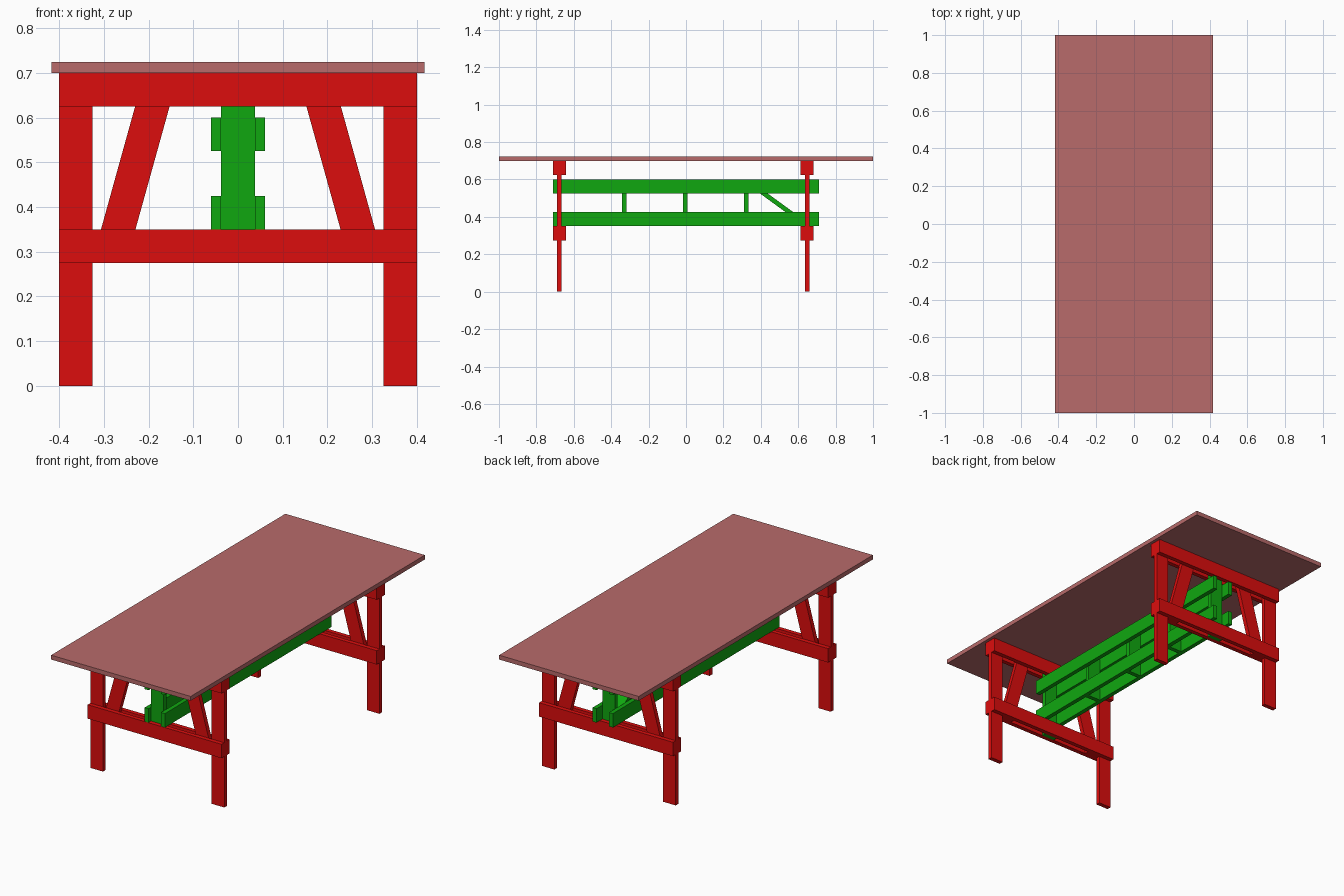
import bpy, bmesh

if "Cube" in bpy.data.objects:
    bpy.data.objects.remove(bpy.data.objects["Cube"])

T = 0.0233  # board thickness


def material(name, rgb):
    m = bpy.data.materials.new(name)
    m.diffuse_color = (*rgb, 1)
    m.use_nodes = True
    m.node_tree.nodes["Principled BSDF"].inputs["Base Color"].default_value = m.diffuse_color
    return m


RED = material("red_paint", (0.72, 0.004, 0.004))
GREEN = material("green_paint", (0.005, 0.39, 0.005))
TOP = material("top_paint", (0.48, 0.145, 0.145))


def prism(name, profile, axis, lo, hi, mat):
    """Extrude a profile along axis: 'y' takes (x, z) points, 'x' takes (y, z) points."""
    bm = bmesh.new()
    place = (lambda a, b: (a, lo, b)) if axis == 'y' else (lambda a, b: (lo, a, b))
    face = bm.faces.new([bm.verts.new(place(a, b)) for a, b in profile])
    ext = bmesh.ops.extrude_face_region(bm, geom=[face])
    d = hi - lo
    bmesh.ops.translate(bm, vec=(0, d, 0) if axis == 'y' else (d, 0, 0),
                        verts=[g for g in ext["geom"] if isinstance(g, bmesh.types.BMVert)])
    bmesh.ops.recalc_face_normals(bm, faces=bm.faces)
    me = bpy.data.meshes.new(name)
    bm.to_mesh(me)
    bm.free()
    me.materials.append(mat)
    ob = bpy.data.objects.new(name, me)
    bpy.context.collection.objects.link(ob)
    return ob


def board(name, x, y, z, mat):
    profile = [(x[0], z[0]), (x[1], z[0]), (x[1], z[1]), (x[0], z[1])]
    return prism(name, profile, 'y', y[0], y[1], mat)


# Table top
board("table_top", (-0.417, 0.417), (-1, 1), (0.7, 0.7235), TOP)

# Two trestles: legs and braces sandwiched between paired cross rails
for end, yc in (("front", -0.677), ("back", 0.648)):
    core = (yc - T / 2, yc + T / 2)
    for side, s in (("left", -1), ("right", 1)):
        board(f"{end}_{side}_leg", sorted((s * 0.325, s * 0.4)), core, (0, 0.7), RED)
        brace = [(s * 0.327, 0.275), (s * 0.250, 0.275), (s * 0.132, 0.7), (s * 0.209, 0.7)]
        prism(f"{end}_{side}_brace", brace, 'y', *core, RED)
    for level, z in (("lower", 0.275), ("upper", 0.625)):
        for face, y0 in (("outer", yc - 1.5 * T), ("inner", yc + 0.5 * T)):
            board(f"{end}_{level}_{face}_rail", (-0.4, 0.4), (y0, y0 + T), (z, z + 0.075), RED)
    # Centre post joining the trestle to the stretcher
    board(f"{end}_centre_post", (-0.0375, 0.0375), core, (0.275, 0.7), GREEN)

# Long stretcher beams in pairs
for level, z in (("lower", 0.35), ("upper", 0.525)):
    for side, x in (("left", -0.0375 - T), ("right", 0.0375)):
        board(f"{level}_{side}_stretcher", (x, x + T), (-0.711, 0.711), (z, z + 0.075), GREEN)

# Spacer posts between the beams
for i, y in enumerate((-0.33, -0.004, 0.322)):
    board(f"stretcher_spacer_{i + 1}", (-0.0375, 0.0375), (y - T / 2, y + T / 2), (0.35, 0.6), GREEN)

# Diagonal strut in the last bay
prism("diagonal_strut", [(0.334, 0.6), (0.334, 0.57), (0.636, 0.35), (0.636, 0.38)],
      'x', -0.0375, 0.0375, GREEN)
